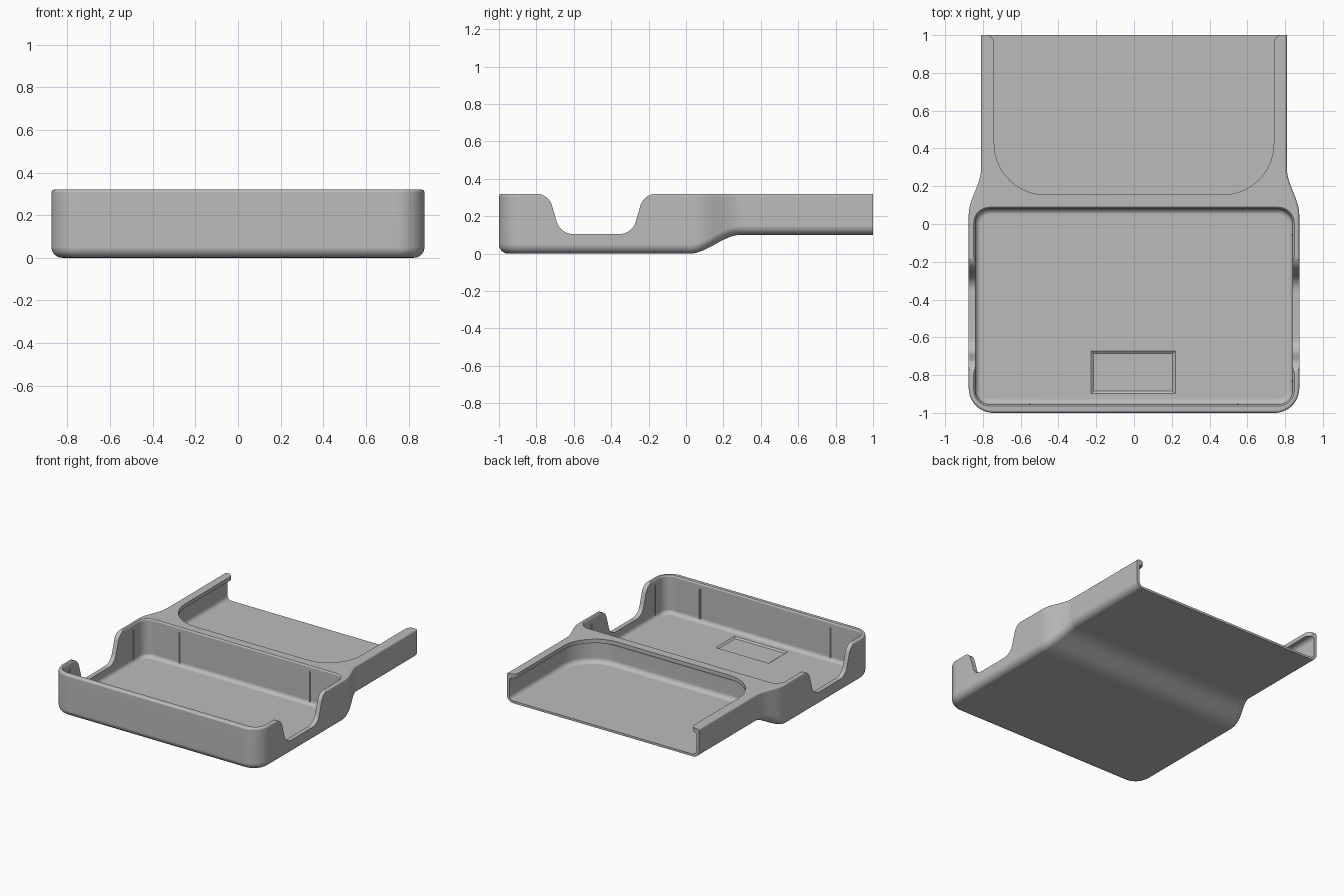
import bpy, bmesh, math
from mathutils import Vector

if "Cube" in bpy.data.objects:
    bpy.data.objects.remove(bpy.data.objects["Cube"])

grey = bpy.data.materials.new("plain grey")
grey.use_nodes = True
grey.diffuse_color = (0.5, 0.5, 0.5, 1)
grey.node_tree.nodes["Principled BSDF"].inputs["Base Color"].default_value = (0.5, 0.5, 0.5, 1)


def smoothstep(a, b, v):
    t = min(max((v - a) / (b - a), 0), 1)
    return t * t * (3 - 2 * t)


def round_poly(corners, steps=10):
    """Polygon of (x, y, radius) corners with each corner turned into an arc."""
    out = []
    for i, (x, y, r) in enumerate(corners):
        p = Vector((x, y, 0))
        if r == 0:
            out.append(p)
            continue
        a = (Vector((*corners[i - 1][:2], 0)) - p).normalized()
        b = (Vector((*corners[(i + 1) % len(corners)][:2], 0)) - p).normalized()
        half = a.angle(b) / 2
        c = p + (a + b).normalized() * (r / math.sin(half))
        t = r / math.tan(half)
        s, e = (p + a * t - c).normalized(), (p + b * t - c).normalized()
        out += [c + s.slerp(e, k / steps) * r for k in range(steps + 1)]
    return out


def inset(points, d, back=None):
    """Move a counter-clockwise outline inwards by d, keeping a flat back edge."""
    out = []
    for i, p in enumerate(points):
        u = (p - points[i - 1]).normalized()
        v = (points[(i + 1) % len(points)] - p).normalized()
        n1, n2 = Vector((-u.y, u.x, 0)), Vector((-v.y, v.x, 0))
        q = p + (n1 + n2) * (d / (1 + n1.dot(n2)))
        if back is not None and p.y > back - 0.001:
            q.y = back
        out.append(q)
    return out


def fillet(r, z, steps=6):
    """Rings (inset, height) that round a bottom edge."""
    angles = [math.pi / 2 * k / steps for k in range(steps + 1)]
    return [(r * (1 - math.sin(a)), z + r * (1 - math.cos(a))) for a in angles]


def new_object(name, bm):
    bmesh.ops.recalc_face_normals(bm, faces=bm.faces[:])
    me = bpy.data.meshes.new(name)
    bm.to_mesh(me)
    bm.free()
    me.materials.append(grey)
    ob = bpy.data.objects.new(name, me)
    bpy.context.collection.objects.link(ob)
    return ob


def loft(name, outline, rings, base=None, back=None):
    """Stack inset copies of an outline; base lifts the low rings along y."""
    bm = bmesh.new()
    loops = []
    for d, h in rings:
        ring = inset(outline, d, back)
        loops.append([bm.verts.new((p.x, p.y, h + (base(p.y) if base and h < 0.1 else 0)))
                      for p in ring])
    n = len(outline)
    for lo, hi in zip(loops, loops[1:]):
        for i in range(n):
            j = (i + 1) % n
            bm.faces.new((lo[i], lo[j], hi[j], hi[i]))
    bm.faces.new(loops[-1])
    if base:
        b = loops[0]
        for i in range(n // 2 - 1):
            bm.faces.new((b[i], b[i + 1], b[n - 2 - i], b[n - 1 - i]))
    else:
        bm.faces.new(loops[0][::-1])
    return new_object(name, bm)


# Tray body: wide front, narrower and raised rear
def underside(y):
    return 0.1 * smoothstep(0.02, 0.29, y)


def half_width(y):
    return 0.875 - 0.065 * smoothstep(0.05, 0.29, y)


corner = [math.pi / 2 * k / 12 for k in range(13)]
right_side = [Vector((0.745 + 0.13 * math.sin(a), -0.87 - 0.13 * math.cos(a), 0)) for a in corner]
right_side += [Vector((half_width(y), y, 0)) for y in (0.02 + 0.27 * k / 20 for k in range(21))]
right_side.append(Vector((0.81, 1, 0)))
outline = right_side + [Vector((-p.x, p.y, 0)) for p in reversed(right_side)]
rim = [(0, 0.306), (0.002, 0.313), (0.007, 0.318), (0.014, 0.32)]
tray = loft("tray_body", outline, fillet(0.05, 0) + rim, underside, back=1)

# Front pocket with filleted floor and softened rim
pocket = [(-0.84, -0.955, 0.075), (0.84, -0.955, 0.075), (0.84, 0.08, 0.075), (-0.84, 0.08, 0.075)]
flare = [(0, 0.308), (-0.003, 0.315), (-0.01, 0.321), (-0.01, 0.4)]
cutters = [loft("front_pocket_cutter", round_poly(pocket), fillet(0.03, 0.03) + flare)]

# Shallow rectangular recess in the pocket floor
recess = [(-0.23, -0.9, 0), (0.22, -0.9, 0), (0.22, -0.67, 0), (-0.23, -0.67, 0)]
cutters.append(loft("floor_recess_cutter", round_poly(recess), [(0.015, 0.02), (0, 0.031), (0, 0.06)]))

# Rear cavity, wider than the opening above it
cavity = [(-0.79, 0.12, 0.27), (0.79, 0.12, 0.27), (0.79, 1.1, 0), (-0.79, 1.1, 0)]
ceiling = [(d, 0.41 - h) for d, h in reversed(fillet(0.03, 0.12))]
cutters.append(loft("rear_cavity_cutter", round_poly(cavity), fillet(0.035, 0.117) + ceiling))
opening = [(-0.74, 0.155, 0.27), (0.74, 0.155, 0.27), (0.74, 1.002, 0.045), (0.795, 1.002, 0),
           (0.795, 1.1, 0), (-0.795, 1.1, 0), (-0.795, 1.002, 0), (-0.74, 1.002, 0.045)]
cutters.append(loft("rear_opening_cutter", round_poly(opening), [(0, 0.2), (0, 0.4)]))

# Finger notches through both side walls
notch = [(-0.9, 0.5, 0), (-0.9, 0.321, 0), (-0.735, 0.321, 0.09), (-0.672, 0.105, 0.09),
         (-0.288, 0.105, 0.09), (-0.225, 0.321, 0.09), (-0.06, 0.321, 0), (-0.06, 0.5, 0)]
bm = bmesh.new()
profile = bm.faces.new([bm.verts.new((-1, p.x, p.y)) for p in round_poly(notch)])
grown = bmesh.ops.extrude_face_region(bm, geom=[profile])["geom"]
bmesh.ops.translate(bm, vec=(2, 0, 0), verts=[g for g in grown if isinstance(g, bmesh.types.BMVert)])
cutters.append(new_object("side_notch_cutter", bm))

# Carve the body and drop the cutters
for cutter in cutters:
    mod = tray.modifiers.new(cutter.name, "BOOLEAN")
    mod.operation = "DIFFERENCE"
    mod.solver = "EXACT"
    mod.object = cutter
    cutter.hide_render = True
carved = bpy.data.meshes.new_from_object(tray.evaluated_get(bpy.context.evaluated_depsgraph_get()))
tray.modifiers.clear()
tray.data = carved
for cutter in cutters:
    bpy.data.objects.remove(cutter)

# Thin grip ribs on the pocket walls
ribs = []
for side, sx in (("left", 1), ("right", -1)):
    for spot, x, y in (("back", 0.55, 0.08), ("front", 0.55, -0.955),
                       ("side_back", 0.84, -0.06), ("side_front", 0.84, -0.83)):
        bm = bmesh.new()
        bmesh.ops.create_cone(bm, cap_ends=True, segments=12, radius1=0.006, radius2=0.006, depth=0.23)
        bmesh.ops.translate(bm, vec=(sx * x, y, 0.165), verts=bm.verts[:])
        ribs.append(new_object(f"{side}_{spot}_rib", bm))

# Smooth shading with crisp edges
for ob in [tray] + ribs:
    bpy.ops.object.select_all(action="DESELECT")
    ob.select_set(True)
    bpy.context.view_layer.objects.active = ob
    bpy.ops.object.shade_smooth_by_angle(angle=math.radians(35))
weighted = tray.modifiers.new("even_shading", "WEIGHTED_NORMAL")
weighted.keep_sharp = True
